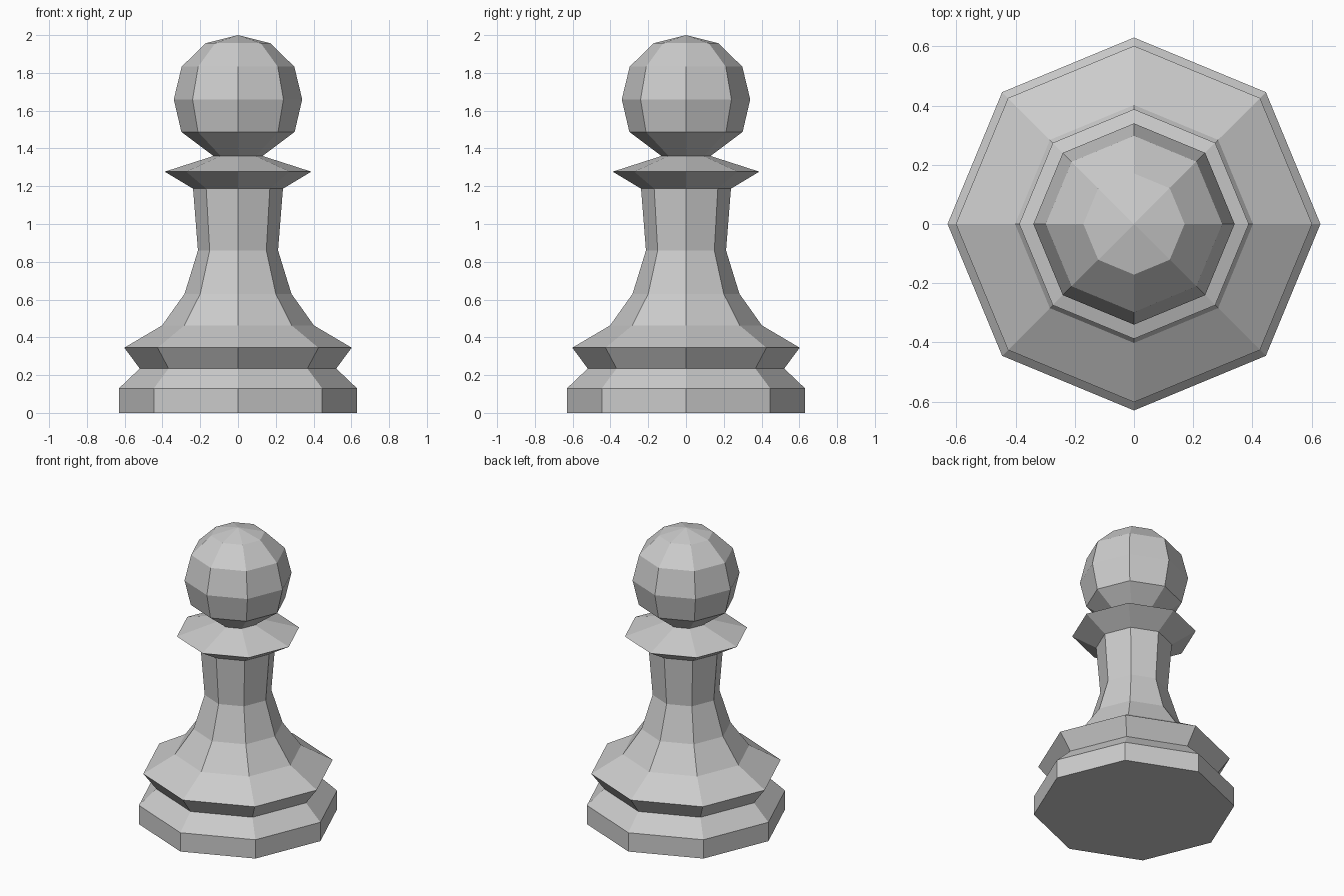
import bpy, bmesh
from math import cos, sin, tau

if "Cube" in bpy.data.objects:
    bpy.data.objects.remove(bpy.data.objects["Cube"])

SIDES = 8

# (radius, height) rings from the foot up to the ball
PROFILE = [
    (0.63, 0.0), (0.63, 0.13), (0.52, 0.235),        # foot
    (0.602, 0.345), (0.402, 0.463), (0.283, 0.63),   # flared skirt
    (0.212, 0.86), (0.238, 1.187),                   # stem
    (0.388, 1.277), (0.13, 1.36),                    # collar and neck
    (0.30, 1.488), (0.34, 1.66), (0.298, 1.833), (0.171, 1.957),  # ball
]
TOP = 2.0


def lathe(name, profile, top):
    bm = bmesh.new()
    rings = [[bm.verts.new((r * cos(tau * i / SIDES), r * sin(tau * i / SIDES), z))
              for i in range(SIDES)] for r, z in profile]
    apex = bm.verts.new((0, 0, top))
    # flat underside
    bm.faces.new(rings[0][::-1])
    for i in range(SIDES):
        j = (i + 1) % SIDES
        # side walls
        for a, b in zip(rings, rings[1:]):
            bm.faces.new((a[i], a[j], b[j], b[i]))
        # pointed cap
        bm.faces.new((rings[-1][i], rings[-1][j], apex))
    bmesh.ops.recalc_face_normals(bm, faces=bm.faces)
    mesh = bpy.data.meshes.new(name)
    bm.to_mesh(mesh)
    bm.free()
    obj = bpy.data.objects.new(name, mesh)
    bpy.context.collection.objects.link(obj)
    return obj


lathe("chess_pawn", PROFILE, TOP)
